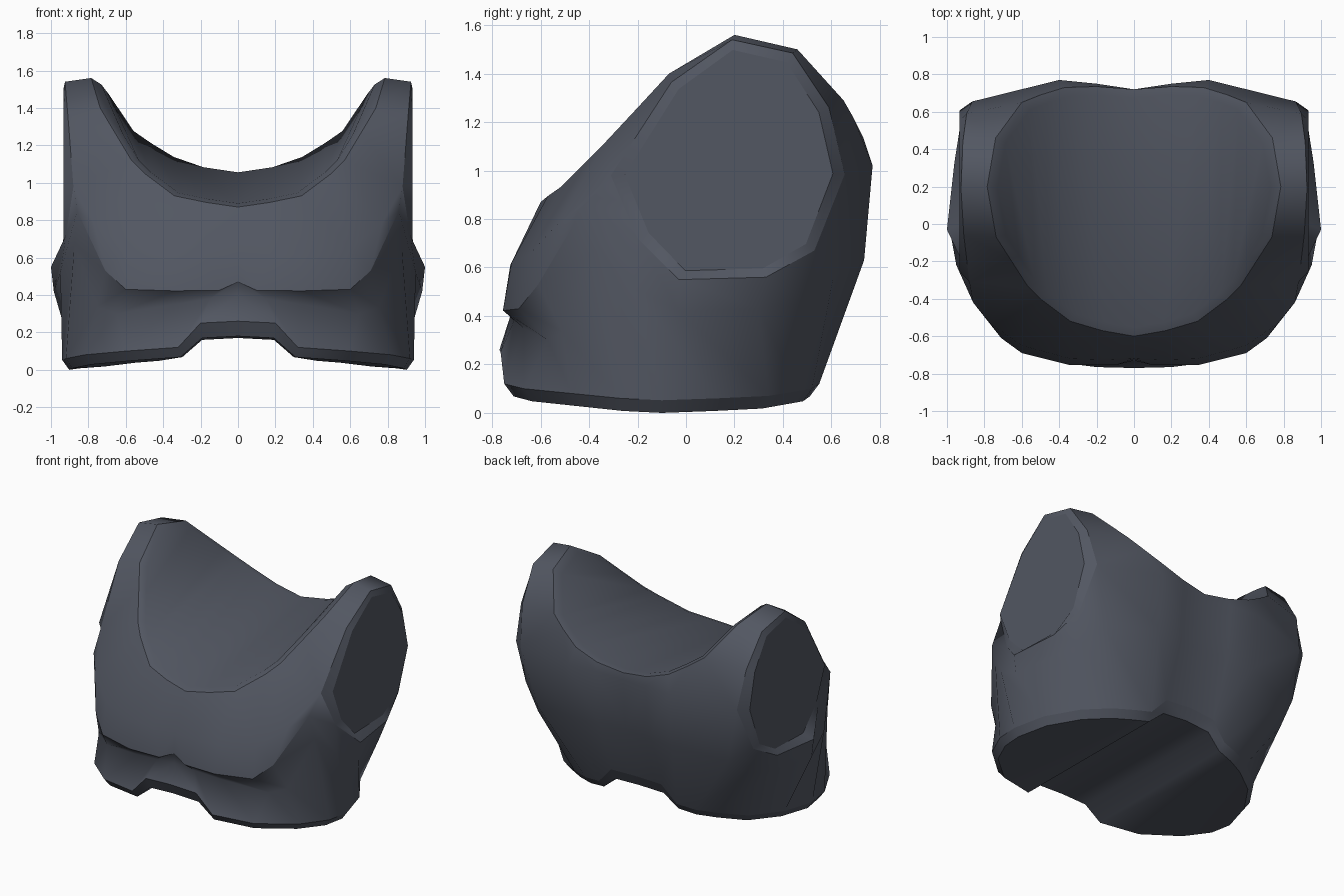
import bpy, bmesh
from mathutils import Vector

if "Cube" in bpy.data.objects:
    bpy.data.objects.remove(bpy.data.objects["Cube"])

# Half-outline loops, each running front centre -> side -> back centre
neck_rim = [(0, -.6, .87), (.17, -.57, .895), (.34, -.52, .93), (.5, -.4, 1.05),
            (.57, -.33, 1.12), (.66, -.19, 1.27), (.737, -.07, 1.4), (.785, .2, 1.56),
            (.74, .46, 1.5), (.6, .65, 1.29), (.5, .69, 1.22), (.37, .73, 1.14),
            (.2, .735, 1.08), (0, .72, 1.05)]
# Chest and back line, dipping under the arm opening
lower_arm = [(0, -.72, .61), (.17, -.725, .61), (.34, -.72, .62), (.6, -.65, .65),
             (.77, -.53, .78), (.88, -.31, .98), (.92, -.2, .72), (1, -.03, .55),
             (.96, .33, .56), (.91, .53, .67), (.865, .655, .985), (.4, .77, 1.02),
             (.2, .75, 1.02), (0, .72, 1.0)]
# Same line, but passing over the arm opening
upper_arm = lower_arm[:6] + [(.91, -.06, 1.365), (.925, .19, 1.54), (.915, .44, 1.485),
                             (.895, .59, 1.26)] + lower_arm[10:]
# Overhanging lower edge of the chest
chest_edge = [(0, -.73, .47), (.1, -.755, .425), (.34, -.755, .422), (.6, -.69, .43),
              (.71, -.61, .53), (.86, -.42, .85)] + lower_arm[6:]
# Crease below the chest, continuing round the waist
crease = [(0, -.725, .4), (.15, -.71, .38), (.34, -.67, .35), (.65, -.57, .3),
          (.755, -.51, .335), (.875, -.37, .67), (.95, -.22, .52), (.985, -.03, .42),
          (.92, .3, .43), (.84, .49, .46), (.76, .61, .57), (.4, .735, .63),
          (.2, .715, .63), (0, .69, .63)]
# Bottom edge with the raised notch in the middle
hem = [(0, -.77, .26), (.2, -.765, .25), (.32, -.75, .12), (.6, -.67, .1),
       (.82, -.47, .08), (.92, -.27, .06), (.94, -.1, .052), (.88, .13, .06),
       (.74, .34, .07), (.57, .46, .09), (.44, .52, .1), (.31, .55, .12),
       (.2, .57, .24), (0, .58, .25)]
hem_inner = [(x * .96, (y + .1) * .94 - .1, z - (.08 if z > .2 else .052))
             for x, y, z in hem]
neck_inner = [(x * .93, (y - .07) * .93 + .07, .89 + (z - .87) * .92)
              for x, y, z in neck_rim]

bm = bmesh.new()
cache = {}


def vert(p):
    key = tuple(round(c, 4) + 0.0 for c in p)
    if key not in cache:
        cache[key] = bm.verts.new(key)
    return cache[key]


def face(points, side):
    vs = []
    for x, y, z in points:
        v = vert((x * side, y, z))
        if v not in vs:
            vs.append(v)
    if len(vs) > 2 and not bm.faces.get(vs):
        bm.faces.new(vs).smooth = True


def strip(a, b, side):
    for i in range(len(a) - 1):
        face((a[i], a[i + 1], b[i + 1], b[i]), side)


def cap(row, side):
    # Spans a loop from front to back
    n = len(row)
    for i in range(n // 2 - 1):
        face((row[i], row[i + 1], row[n - 2 - i], row[n - 1 - i]), side)


def sharpen(row, side):
    vs = [vert((x * side, y, z)) for x, y, z in row]
    for a, b in zip(vs, vs[1:]):
        edge = bm.edges.get((a, b))
        if edge:
            edge.smooth = False


for side in (1, -1):
    # Outer shell, from neck to hem
    strip(neck_inner, neck_rim, side)
    strip(neck_rim, upper_arm, side)
    strip(lower_arm, chest_edge, side)
    strip(chest_edge, crease, side)
    strip(crease, hem, side)
    strip(hem, hem_inner, side)
    # Neck trough and underside
    cap(neck_inner, side)
    cap(hem_inner, side)
    # Arm opening: sloped rim and flat panel
    ring = lower_arm[5:11] + upper_arm[9:5:-1]
    mid = sum((Vector(p) for p in ring), Vector()) / len(ring)
    panel = [(.934, mid.y + (p[1] - mid.y) * .89, mid.z + (p[2] - mid.z) * .92)
             for p in ring]
    strip(ring + ring[:1], panel + panel[:1], side)
    face(panel, side)
    # Hard edges
    for row in (neck_rim, chest_edge[:6], hem, hem_inner,
                ring + ring[:1], panel + panel[:1]):
        sharpen(row, side)

bmesh.ops.recalc_face_normals(bm, faces=bm.faces[:])
mesh = bpy.data.meshes.new("torso_shell")
bm.to_mesh(mesh)
bm.free()

slate = bpy.data.materials.new("dark_slate")
slate.diffuse_color = (.085, .095, .122, 1)
slate.use_nodes = True
slate.node_tree.nodes["Principled BSDF"].inputs["Base Color"].default_value = slate.diffuse_color
mesh.materials.append(slate)

torso = bpy.data.objects.new("torso_shell", mesh)
bpy.context.collection.objects.link(torso)
